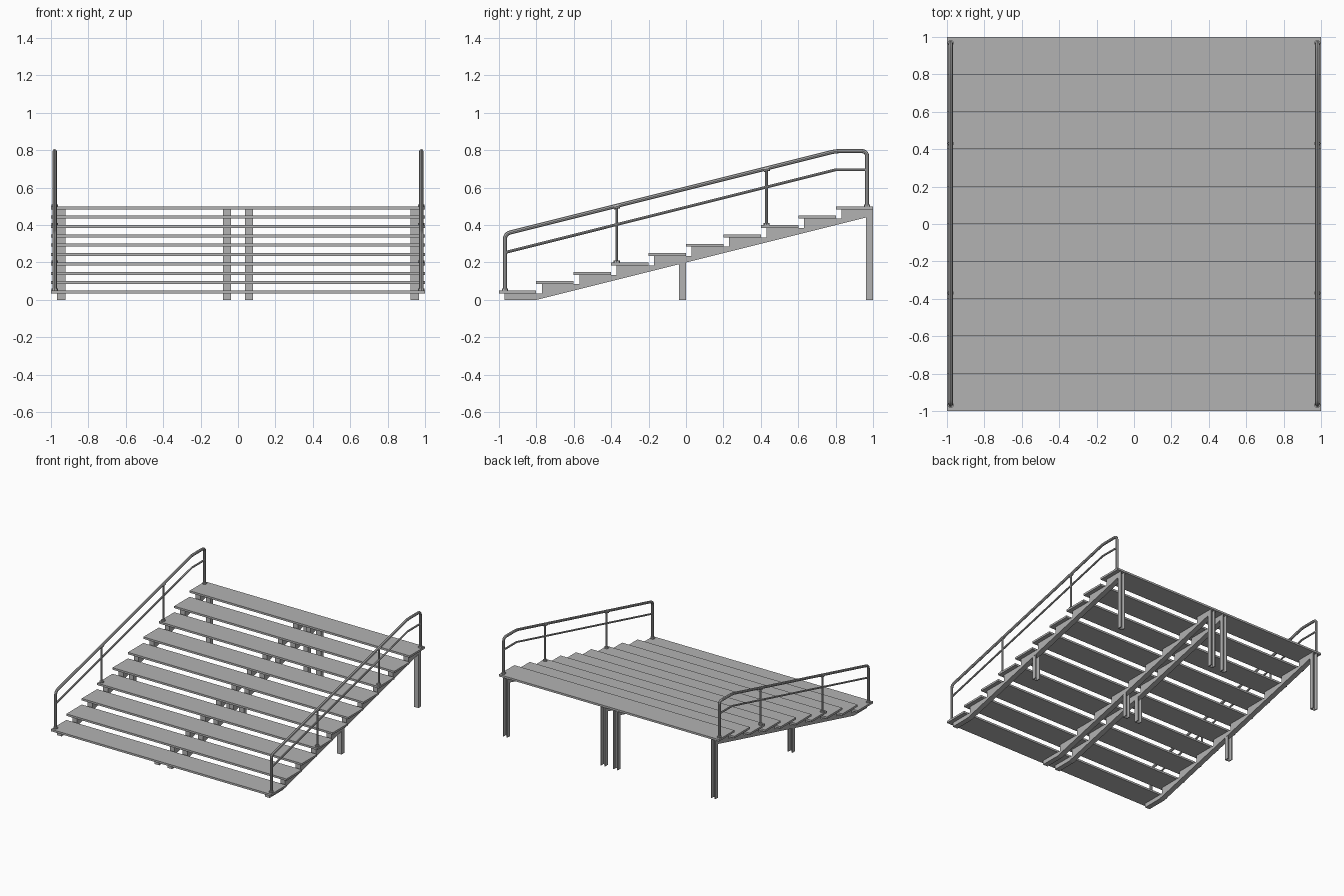
import bpy, bmesh, math
from mathutils import Vector

cube = bpy.data.objects.get("Cube")
if cube:
    bpy.data.objects.remove(cube, do_unlink=True)

grey = bpy.data.materials.new("galvanised grey")
grey.use_nodes = True
COLOUR = (0.45, 0.45, 0.45, 1)
grey.diffuse_color = COLOUR
grey.node_tree.nodes["Principled BSDF"].inputs["Base Color"].default_value = COLOUR

STEPS, GOING, RISE, THICK = 10, 0.2, 0.05, 0.016
SLOPE = RISE / GOING


def extrude(name, profile, direction):
    """Solid made by pushing a flat outline along a direction."""
    bm = bmesh.new()
    face = bm.faces.new([bm.verts.new(p) for p in profile])
    moved = bmesh.ops.extrude_face_region(bm, geom=[face])["geom"]
    bmesh.ops.translate(bm, vec=direction,
                        verts=[v for v in moved if isinstance(v, bmesh.types.BMVert)])
    bmesh.ops.recalc_face_normals(bm, faces=bm.faces)
    mesh = bpy.data.meshes.new(name)
    bm.to_mesh(mesh)
    bm.free()
    mesh.materials.append(grey)
    obj = bpy.data.objects.new(name, mesh)
    bpy.context.collection.objects.link(obj)
    return obj


def box(name, x0, x1, y0, y1, z0, z1):
    return extrude(name, [(x0, y0, z0), (x1, y0, z0), (x1, y1, z0), (x0, y1, z0)],
                   (0, 0, z1 - z0))


def tube(name, points, radius):
    """Round bar following a polyline."""
    curve = bpy.data.curves.new(name, "CURVE")
    curve.dimensions = "3D"
    curve.bevel_depth = radius
    curve.bevel_resolution = 2
    curve.use_fill_caps = True
    spline = curve.splines.new("POLY")
    spline.points.add(len(points) - 1)
    for p, co in zip(spline.points, points):
        p.co = (*co, 1)
    curve.materials.append(grey)
    obj = bpy.data.objects.new(name, curve)
    bpy.context.collection.objects.link(obj)


def rounded(points, radius, segments=5):
    """Replace inner corners of a path by short bends."""
    pts = [Vector(p) for p in points]
    path = [pts[0]]
    for a, b, c in zip(pts, pts[1:], pts[2:]):
        start = b + (a - b).normalized() * radius
        end = b + (c - b).normalized() * radius
        for i in range(segments + 1):
            t = i / segments
            path.append(start * (1 - t) ** 2 + b * 2 * t * (1 - t) + end * t * t)
    return path + [pts[-1]]


# Treads
for i in range(STEPS):
    y, z = -1 + GOING * i, RISE * (i + 1)
    box(f"tread_{i + 1}", -1, 1, y, y + GOING, z - THICK, z)


# Saw-tooth stringers
def stringer(name, x, width):
    outline = [(-0.97, 0)]
    for i in range(STEPS):
        y, z = -0.97 + GOING * i, RISE * (i + 1) - THICK
        outline += [(y, z), (min(y + GOING, 0.965), z)]
    outline += [(0.965, SLOPE * 1.765), (-0.8, 0)]
    extrude(name, [(x - width / 2, y, z) for y, z in outline], (width, 0, 0))


# Channel legs, open towards the back
def leg(name, x, width, y0, y1, height):
    h, t = width / 2, 0.007
    outline = [(-h, y0), (h, y0), (h, y1), (h - t, y1),
               (h - t, y0 + t), (t - h, y0 + t), (t - h, y1), (-h, y1)]
    extrude(name, [(x + px, py, 0) for px, py in outline], (0, 0, height))


for label, x in (("right_outer", -0.945), ("right_inner", -0.058),
                 ("left_inner", 0.058), ("left_outer", 0.945)):
    stringer(label + "_stringer", x, 0.043)
    leg(label + "_middle_leg", x, 0.042, -0.037, 0, 0.215)
    leg(label + "_back_leg", x, 0.042, 0.962, 0.998, 0.49)

# Handrails
END, TOP, MID = 0.967, 0.795, 0.695
for label, side in (("right", -1), ("left", 1)):
    x = 0.98 * side

    def rail_z(y, level):
        return level - SLOPE * max(0, 0.8 - y)

    tube(label + "_handrail", rounded(
        [(x, -END, RISE), (x, -END, rail_z(-END, TOP)), (x, 0.8, TOP),
         (x, END, TOP), (x, END, RISE * STEPS)], 0.03), 0.011)
    tube(label + "_middle_rail", [(x, -END, rail_z(-END, MID)),
                                  (x, 0.8, MID), (x, END, MID)], 0.0075)
    # Uprights with foot flanges and top brackets
    for n, (y, floor) in enumerate(((-END, RISE), (-0.37, RISE * 4),
                                    (0.43, RISE * 8), (END, RISE * STEPS))):
        tube(f"{label}_foot_flange_{n + 1}", [(x, y, floor), (x, y, floor + 0.01)], 0.017)
        if abs(y) < END:
            top = rail_z(y, TOP)
            tube(f"{label}_upright_{n + 1}", [(x, y, floor), (x, y, top)], 0.0075)
            tube(f"{label}_bracket_{n + 1}",
                 [(x, y - 0.016, top - 0.004 - 0.016 * SLOPE),
                  (x, y + 0.016, top - 0.004 + 0.016 * SLOPE)], 0.013)

# Turn the bars into meshes and smooth them
bpy.ops.object.select_all(action="DESELECT")
bars = [o for o in bpy.context.scene.objects if o.type == "CURVE"]
for obj in bars:
    obj.select_set(True)
bpy.context.view_layer.objects.active = bars[0]
bpy.ops.object.convert(target="MESH")
bpy.ops.object.shade_smooth_by_angle(angle=math.radians(40))
